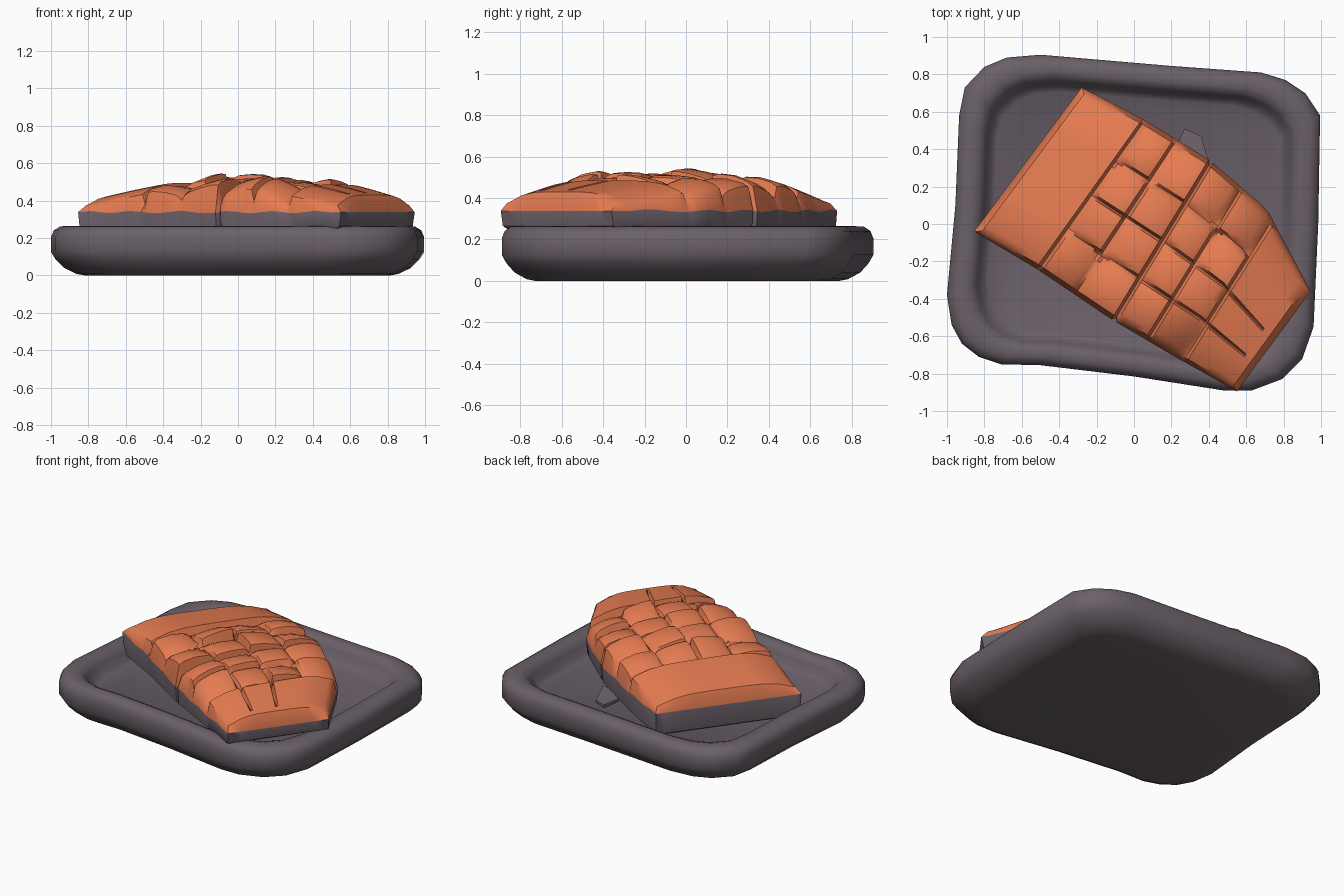
import bpy, bmesh, math, random
from mathutils import Vector

if "Cube" in bpy.data.objects:
    bpy.data.objects.remove(bpy.data.objects["Cube"])

random.seed(4)


def material(name, rgb):
    m = bpy.data.materials.new(name)
    m.diffuse_color = (*rgb, 1)
    m.use_nodes = True
    m.node_tree.nodes["Principled BSDF"].inputs["Base Color"].default_value = m.diffuse_color
    return m


GREY = material("dark grey", (0.145, 0.117, 0.14))
ORANGE = material("salmon orange", (0.79, 0.2, 0.083))


def finish(bm, name, mats, angle):
    bmesh.ops.recalc_face_normals(bm, faces=bm.faces)
    me = bpy.data.meshes.new(name)
    bm.to_mesh(me)
    bm.free()
    ob = bpy.data.objects.new(name, me)
    bpy.context.collection.objects.link(ob)
    for m in mats:
        me.materials.append(m)
    bpy.ops.object.select_all(action='DESELECT')
    ob.select_set(True)
    bpy.context.view_layer.objects.active = ob
    bpy.ops.object.shade_smooth_by_angle(angle=math.radians(angle))
    return ob


def bridge(bm, a, b, mat=0):
    n = len(a)
    for i in range(n):
        bm.faces.new((a[i], a[(i + 1) % n], b[(i + 1) % n], b[i])).material_index = mat


# tray: skewed rounded outline, lofted through scaled rings
outline = [(-.5, .905), (-.68, .89), (-.8, .84), (-.905, .73), (-.935, .58), (-.955, .1),
           (-1, -.38), (-.975, -.54), (-.92, -.64), (-.83, -.71), (-.71, -.75), (-.5, -.755),
           (0, -.815), (.48, -.89), (.63, -.89), (.79, -.83), (.9, -.72), (.96, -.55),
           (.985, 0), (.995, .58), (.915, .7), (.81, .77), (.68, .81), (.2, .845)]
rings = [(.82, 0), (.865, .008), (.93, .04), (.975, .085), (1, .125), (1, .205), (.985, .24),
         (.95, .262), (.90, .264), (.865, .252), (.84, .22), (.815, .17), (.78, .15)]
bm = bmesh.new()
loops = [[bm.verts.new((x * s, y * s, z)) for x, y in outline] for s, z in rings]
for a, b in zip(loops, loops[1:]):
    bridge(bm, a, b)
bm.faces.new(loops[0])
bm.faces.new(loops[-1])
finish(bm, "tray", [GREY], 45)

# fillet: grid stretched between two long side curves
side_a = [(-.855, -.04), (-.52, -.24), (-.12, -.51), (.22, -.71), (.55, -.895)]
side_b = [(-.28, .73), (.05, .56), (.40, .345), (.71, .08), (.945, -.36)]


def along(pts, u):
    f = min(max(u, 0), 1) * (len(pts) - 1)
    i = min(int(f), len(pts) - 2)
    return Vector(pts[i]).lerp(Vector(pts[i + 1]), f - i)


def place(u, v):
    return along(side_a, u).lerp(along(side_b, u), v)


u_cuts = [0, .25, .375, .51, .645, .79, 1]
v_cuts = [0, .26, .5, .74, 1]


def stations(cuts, gap):
    """Grid lines: (position, cell, offset within cell, is_groove)."""
    out = []
    for c, (a, b) in enumerate(zip(cuts, cuts[1:])):
        if c:
            out.append((a, c, -1, True))
        for t in (0, .15, .5, .85, 1):
            out.append((a + gap + (b - a - 2 * gap) * t, c, 2 * t - 1, False))
    return out


us, vs = stations(u_cuts, .01), stations(v_cuts, .014)
tilt = {(i, j): (random.uniform(-.032, .032), random.uniform(-.025, .025),
                 random.uniform(-.015, .008)) for i in range(6) for j in range(4)}


def envelope(u, v):
    rise = .385 + .14 * math.sin(math.pi * (.12 + .76 * u)) ** 1.2
    return rise - .07 * abs(2 * v - 1) ** 4


def top_height(su, sv):
    u, i, p, gu = su
    v, j, q, gv = sv
    z = envelope(u, v)
    # the left slab is uncut, the right end only half cut
    uncut = (i == 0 or i == 5) and not gu
    if gu:
        z -= .12 if abs(u - .51) < .01 else .055
    elif gv:
        z -= .05 if not uncut or (i == 5 and v < .6) and p < .2 else 0
    elif not uncut:
        tx, ty, dz = tilt[i, j]
        z += tx * p + ty * q + dz - .012 * (p ** 4 + q ** 4)
    return max(z, .375)


def fit(u, v, inset):
    return place(inset + u * (1 - 2 * inset), inset + v * (1 - 2 * inset))


bm = bmesh.new()
grid = []
for su in us:
    row = []
    for sv in vs:
        p = fit(su[0], sv[0], .012)
        row.append(bm.verts.new((p.x, p.y, top_height(su, sv))))
    grid.append(row)
nu, nv = len(us), len(vs)
for i in range(nu - 1):
    for j in range(nv - 1):
        bm.faces.new((grid[i][j], grid[i + 1][j], grid[i + 1][j + 1],
                      grid[i][j + 1])).material_index = 1

border = ([(i, 0) for i in range(nu)] + [(nu - 1, j) for j in range(1, nv)]
          + [(i, nv - 1) for i in range(nu - 2, -1, -1)] + [(0, j) for j in range(nv - 2, 0, -1)])


def skirt(inset, height):
    loop = []
    for i, j in border:
        u, v = us[i][0], vs[j][0]
        u = 0 if i == 0 else 1 if i == nu - 1 else u
        v = 0 if j == 0 else 1 if j == nv - 1 else v
        deep = us[i][3] and abs(u - .51) < .01
        p = fit(u, v, inset + (.02 if deep else 0))
        loop.append(bm.verts.new((p.x, p.y, height(u))))
    return loop


# flesh edge, then dark skin down to the underside
rim = skirt(0, lambda u: .338 + .006 * math.sin(u * 37) + .02 * max(0, u - .8))
low = skirt(.008, lambda u: .19 + .075 * u)
base = skirt(.035, lambda u: .165 + .075 * u)
bridge(bm, [grid[i][j] for i, j in border], rim, 1)
bridge(bm, rim, low)
bridge(bm, low, base)
bm.faces.new(base)
finish(bm, "fish_fillet", [GREY, ORANGE], 40)

# loose flap of skin on the tray floor
bm = bmesh.new()
pts = [(.2, .36, .2), (.27, .51, .17), (.36, .47, .165), (.4, .33, .2)]
a = [bm.verts.new(p) for p in pts]
b = [bm.verts.new((x, y, z - .02)) for x, y, z in pts]
bridge(bm, a, b)
bm.faces.new(a)
bm.faces.new(b)
finish(bm, "skin_flap", [GREY], 30)
